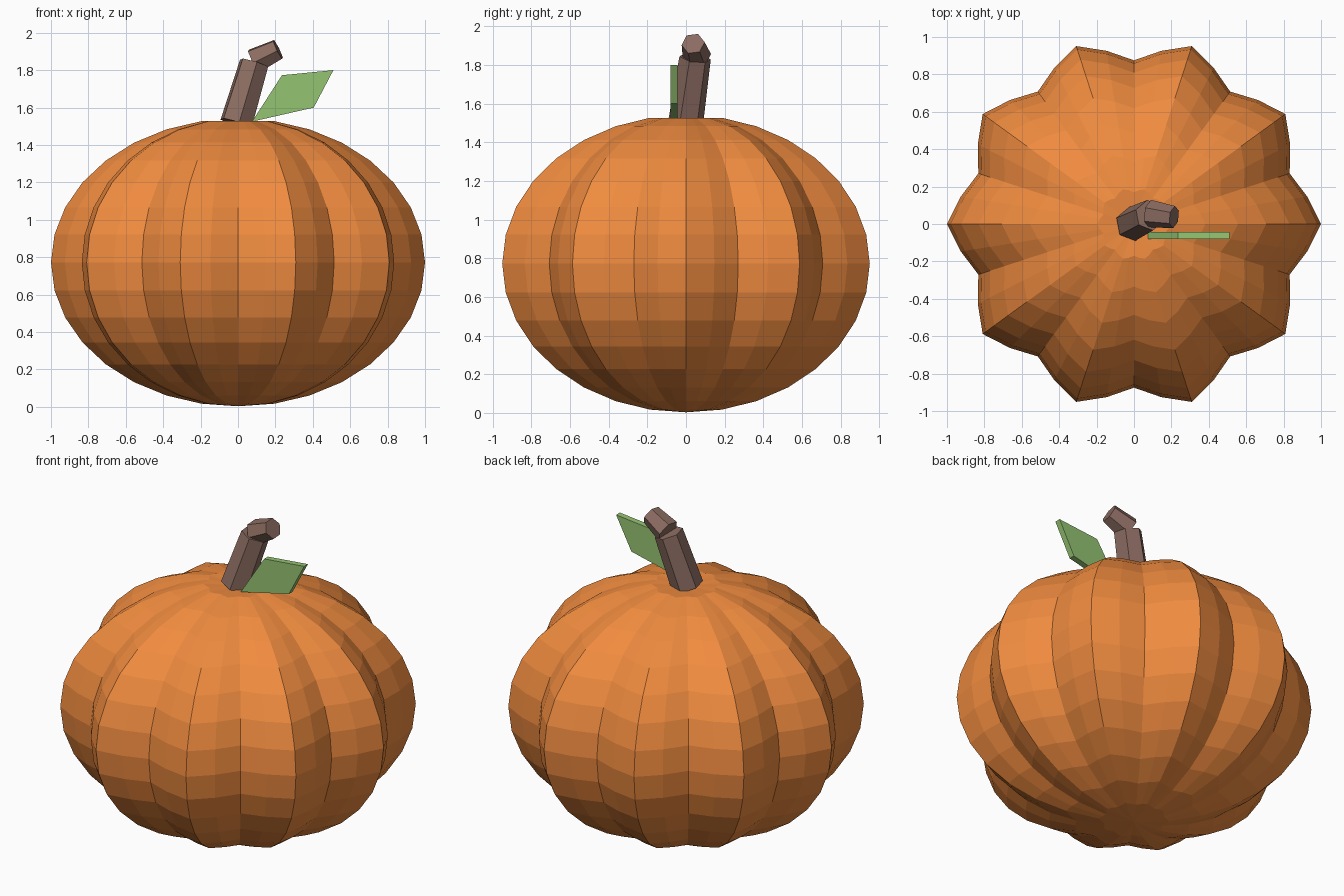
import bpy, bmesh
from math import sin, cos, pi, radians
from mathutils import Vector

if "Cube" in bpy.data.objects:
    bpy.data.objects.remove(bpy.data.objects["Cube"])


def material(name, rgb):
    m = bpy.data.materials.new(name)
    m.diffuse_color = (*rgb, 1)
    m.use_nodes = True
    m.node_tree.nodes["Principled BSDF"].inputs["Base Color"].default_value = m.diffuse_color
    return m


def finish(bm, name, mat):
    bmesh.ops.recalc_face_normals(bm, faces=bm.faces)
    me = bpy.data.meshes.new(name)
    bm.to_mesh(me)
    bm.free()
    me.materials.append(mat)
    ob = bpy.data.objects.new(name, me)
    bpy.context.collection.objects.link(ob)
    return ob


orange = material("orange_skin", (0.87, 0.26, 0.05))
brown = material("brown_stem", (0.26, 0.15, 0.12))
green = material("green_leaf", (0.30, 0.55, 0.17))

# Ribbed body: squashed sphere with ten lobes and a shallow dimple on top
SEG, RINGS, LOBES = 40, 16, 10
MID, HALF = 0.772, 0.77
bm = bmesh.new()
rings = []
for i in range(1, RINGS):
    lat = -pi / 2 + pi * i / RINGS
    ring = []
    for j in range(SEG):
        a = 2 * pi * j / SEG
        r = cos(lat) * (0.9375 + 0.0625 * cos(LOBES * a))
        ring.append(bm.verts.new((r * cos(a), r * sin(a), MID + HALF * sin(lat))))
    rings.append(ring)
bottom = bm.verts.new((0, 0, 0.003))
top = bm.verts.new((0, 0, 1.515))
for j in range(SEG):
    k = (j + 1) % SEG
    for lo, hi in zip(rings, rings[1:]):
        bm.faces.new((lo[j], lo[k], hi[k], hi[j]))
    bm.faces.new((bottom, rings[0][k], rings[0][j]))
    bm.faces.new((top, rings[-1][j], rings[-1][k]))
finish(bm, "pumpkin_body", orange)


# Stem: two tapered six-sided pieces, the upper one bent over
def hex_rod(name, p0, p1, r0, r1, turn):
    p0, p1 = Vector(p0), Vector(p1)
    rot = Vector((0, 0, 1)).rotation_difference(p1 - p0)
    bm = bmesh.new()
    ends = []
    for p, r in ((p0, r0), (p1, r1)):
        ends.append([bm.verts.new(p + rot @ Vector((r * cos(a), r * sin(a), 0)))
                     for a in (radians(turn + 60 * i) for i in range(6))])
    for i in range(6):
        k = (i + 1) % 6
        bm.faces.new((ends[0][i], ends[0][k], ends[1][k], ends[1][i]))
    for e in ends:
        bm.faces.new(e)
    finish(bm, name, brown)


hex_rod("stem_lower", (-0.01, 0, 1.515), (0.086, 0.047, 1.837), 0.092, 0.083, 40)
hex_rod("stem_tip", (0.085, 0.056, 1.848), (0.214, 0.037, 1.911), 0.074, 0.06, 30)

# Leaf: thin four-cornered slab standing beside the stem
bm = bmesh.new()
outline = [(0.075, 1.525), (0.405, 1.60), (0.51, 1.80), (0.235, 1.773)]
face = bm.faces.new([bm.verts.new((x, -0.08, z)) for x, z in outline])
ext = bmesh.ops.extrude_face_region(bm, geom=[face], use_keep_orig=True)
bmesh.ops.translate(bm, vec=(0, 0.037, 0),
                    verts=[g for g in ext["geom"] if isinstance(g, bmesh.types.BMVert)])
finish(bm, "leaf", green)
